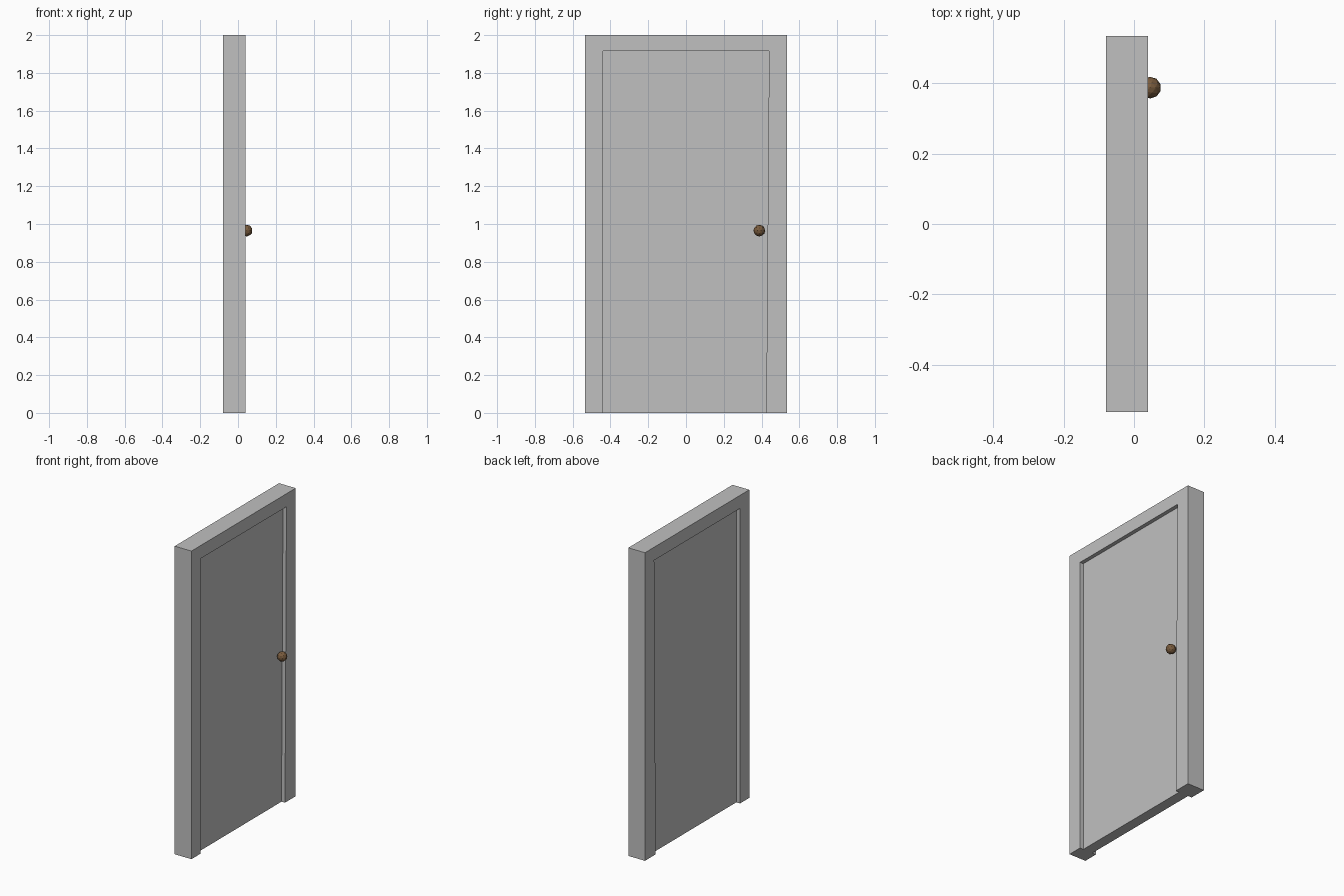
import bpy
import bmesh
from mathutils import Vector

cube = bpy.data.objects.get("Cube")
if cube:
    bpy.data.objects.remove(cube, do_unlink=True)


def material(name, rgb):
    mat = bpy.data.materials.new(name)
    mat.use_nodes = True
    mat.diffuse_color = (*rgb, 1)
    mat.node_tree.nodes["Principled BSDF"].inputs["Base Color"].default_value = (*rgb, 1)
    return mat


def add_object(name, bm, mat):
    bmesh.ops.recalc_face_normals(bm, faces=bm.faces)
    mesh = bpy.data.meshes.new(name)
    bm.to_mesh(mesh)
    bm.free()
    mesh.materials.append(mat)
    obj = bpy.data.objects.new(name, mesh)
    bpy.context.collection.objects.link(obj)
    return obj


def extrude_outline(name, outline, x_min, x_max, mat):
    """Extrude a (y, z) outline along x."""
    bm = bmesh.new()
    face = bm.faces.new([bm.verts.new((x_min, y, z)) for y, z in outline])
    result = bmesh.ops.extrude_face_region(bm, geom=[face], use_keep_orig=True)
    moved = [v for v in result["geom"] if isinstance(v, bmesh.types.BMVert)]
    bmesh.ops.translate(bm, verts=moved, vec=Vector((x_max - x_min, 0, 0)))
    return add_object(name, bm, mat)


grey = material("painted grey", (0.53, 0.53, 0.53))
brown = material("aged bronze", (0.19, 0.105, 0.047))

# Opening leans in slightly at the foot of the latch jamb
opening = [(-0.44, 0), (-0.44, 1.915), (0.44, 1.915), (0.425, 0)]
outer = [(0.535, 0), (0.535, 2), (-0.535, 2), (-0.535, 0)]

# Frame: two jambs and a head in one piece
extrude_outline("door_frame", opening + outer, -0.08, 0.04, grey)

# Door panel, recessed on both sides
extrude_outline("door_panel", opening, -0.053, 0.015, grey)

# Round knob on one side only
bm = bmesh.new()
bmesh.ops.create_icosphere(bm, subdivisions=2, radius=0.031)
knob = add_object("door_knob", bm, brown)
knob.location = (0.046, 0.388, 0.965)
